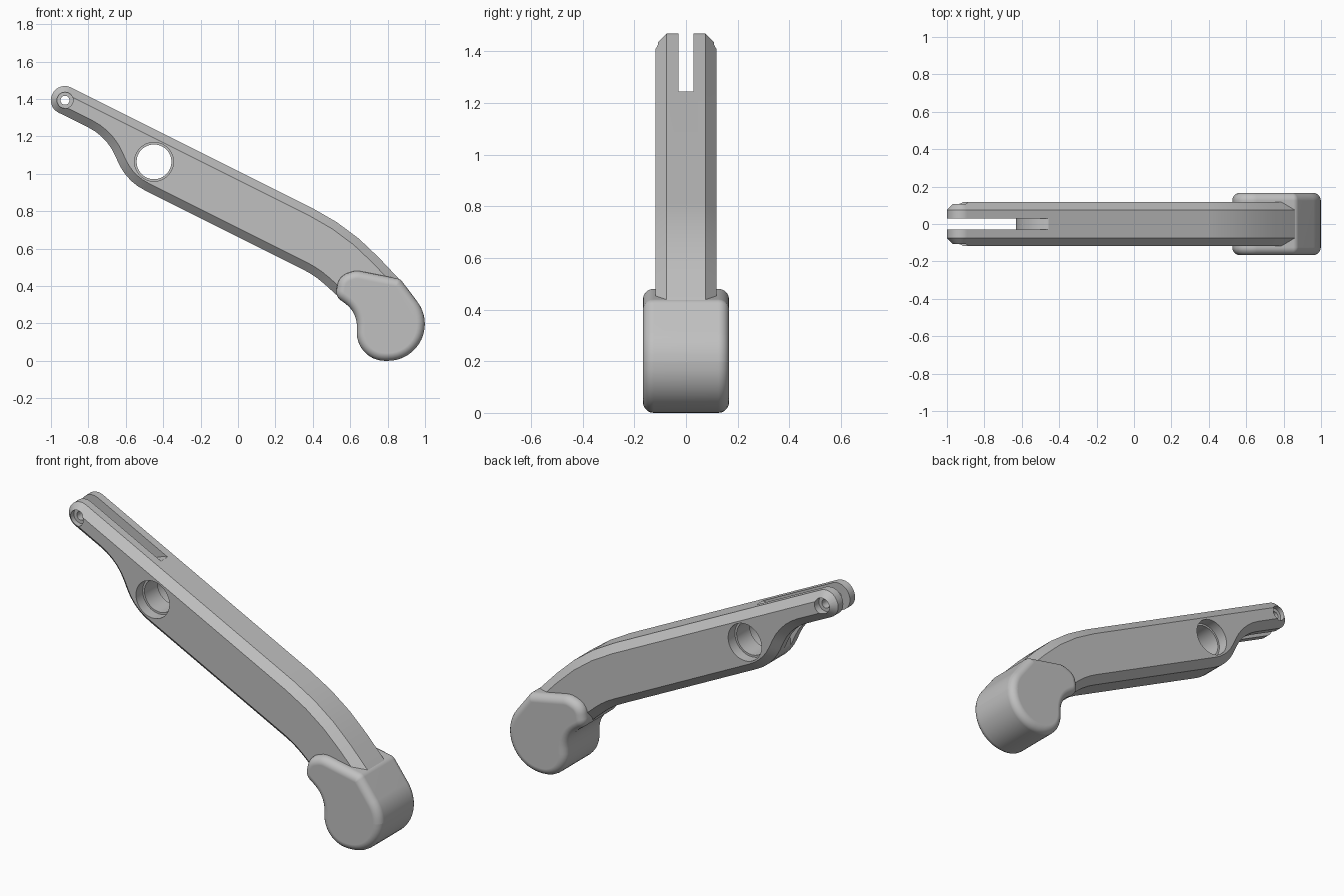
import bpy, bmesh, math
from mathutils import Vector

cube = bpy.data.objects.get("Cube")
if cube:
    bpy.data.objects.remove(cube, do_unlink=True)

grey = bpy.data.materials.new("plain_grey")
grey.use_nodes = True
colour = (0.53, 0.53, 0.53, 1)
grey.diffuse_color = colour
grey.node_tree.nodes["Principled BSDF"].inputs["Base Color"].default_value = colour


def rounded(corners, step=math.radians(9)):
    """Outline from corners (x, z, fillet radius)."""
    out = []
    for i, (x, z, r) in enumerate(corners):
        p = Vector((x, z))
        if r == 0:
            out.append(p)
            continue
        before = (p - Vector(corners[i - 1][:2])).normalized()
        after = (Vector(corners[(i + 1) % len(corners)][:2]) - p).normalized()
        turn = before.angle(after)
        side = 1 if before.x * after.y - before.y * after.x > 0 else -1
        centre = p + (after - before).normalized() * (r / math.cos(turn / 2))
        spoke = p - before * (r * math.tan(turn / 2)) - centre
        n = max(3, math.ceil(turn / step))
        for k in range(n + 1):
            a = side * turn * k / n
            c, s = math.cos(a), math.sin(a)
            out.append(centre + Vector((spoke.x * c - spoke.y * s,
                                        spoke.x * s + spoke.y * c)))
    return out


def arc(cx, cz, r, start, end, n):
    angles = [math.radians(start + (end - start) * k / n) for k in range(n + 1)]
    return [Vector((cx + r * math.cos(a), cz + r * math.sin(a))) for a in angles]


def extrude(name, outline, y0, y1, bevel=0, segments=1):
    """Extrude an x-z outline from y0 to a larger y1 and bevel both rims."""
    area = sum(outline[i - 1].x * p.y - p.x * outline[i - 1].y
               for i, p in enumerate(outline))
    if area < 0:
        outline = outline[::-1]
    bm = bmesh.new()
    near = [bm.verts.new((p.x, y0, p.y)) for p in outline]
    far = [bm.verts.new((p.x, y1, p.y)) for p in outline]
    bm.faces.new(near)
    bm.faces.new(far[::-1])
    for i in range(len(near)):
        bm.faces.new((near[i], near[i - 1], far[i - 1], far[i]))
    bm.normal_update()
    if bevel:
        rims = [e for e in bm.edges if abs(e.verts[0].co.y - e.verts[1].co.y) < 1e-5]
        bmesh.ops.bevel(bm, geom=rims, offset=bevel, segments=segments,
                        profile=0.5, affect='EDGES', clamp_overlap=False)
    mesh = bpy.data.meshes.new(name)
    bm.to_mesh(mesh)
    bm.free()
    mesh.materials.append(grey)
    obj = bpy.data.objects.new(name, mesh)
    bpy.context.collection.objects.link(obj)
    return obj


def volume(mesh):
    bm = bmesh.new()
    bm.from_mesh(mesh)
    bm.normal_update()
    v = bm.calc_volume()
    bm.free()
    return v


def cut(obj, cutter):
    """Subtract the cutter, keeping only a result that lost a little volume."""
    cutter.hide_render = True
    for solver in ('EXACT', 'MANIFOLD'):
        mod = obj.modifiers.new("cut", 'BOOLEAN')
        mod.operation, mod.solver, mod.object = 'DIFFERENCE', solver, cutter
        deps = bpy.context.evaluated_depsgraph_get()
        mesh = bpy.data.meshes.new_from_object(obj.evaluated_get(deps))
        obj.modifiers.clear()
        if 0.7 < volume(mesh) / volume(obj.data) < 0.99999:
            obj.data = mesh
            break
    bpy.data.objects.remove(cutter, do_unlink=True)


# Lever arm: chamfered bent bar with a narrow rounded tip
half = 0.118
arm = extrude("lever_arm", rounded([
    (-0.958, 1.494, 0.073), (0.6, 0.715, 1.25), (0.862, 0.436, 0),
    (0.8, 0.3, 0), (0.72, 0.19, 0), (0.64, 0.25, 0), (0.41, 0.457, 0.5),
    (-0.595, 0.96, 0.3), (-0.703, 1.199, 0.3), (-1.026, 1.36, 0.073)]),
    -half, half, bevel=0.043)

# Slot through the tip, ending on a round wall around the pivot
cut(arm, extrude("slot_cutter", arc(-0.44, 1.055, 0.19, 62, 195, 24)
                 + [Vector((-1.1, 0.9)), Vector((-1.1, 1.7)), Vector((-0.35, 1.7))],
                 -0.03, 0.03))

# Pivot and pin holes, each with a counterbore on both sides
for x, z, inner, outer, depth in [(-0.449, 1.064, 0.093, 0.104, 0.06),
                                  (-0.925, 1.393, 0.024, 0.043, 0.04)]:
    floor = half - depth
    for r, y0, y1 in ((inner, -0.3, 0.3), (outer, -0.25, -floor), (outer, floor, 0.25)):
        cut(arm, extrude("hole_cutter", arc(x, z, r, 0, 352.5, 47), y0, y1))

# Rounded end pad
pad = extrude("end_pad", rounded([
    (0.52, 0.345, 0.055), (0.54, 0.453, 0.08), (0.63, 0.484, 0.1),
    (0.868, 0.437, 0.04), (0.999, 0.263, 0.197), (0.999, 0.0, 0.197),
    (0.633, 0.0, 0.15), (0.637, 0.26, 0.15)]),
    -0.167, 0.167, bevel=0.042, segments=5)

# Smooth curves, crisp edges and even flat faces
bpy.ops.object.select_all(action='DESELECT')
for obj, angle in ((arm, 25), (pad, 50)):
    obj.select_set(True)
    bpy.context.view_layer.objects.active = obj
    bpy.ops.object.shade_smooth_by_angle(angle=math.radians(angle))
    obj.modifiers.new("even_shading", 'WEIGHTED_NORMAL').keep_sharp = True
    obj.select_set(False)
